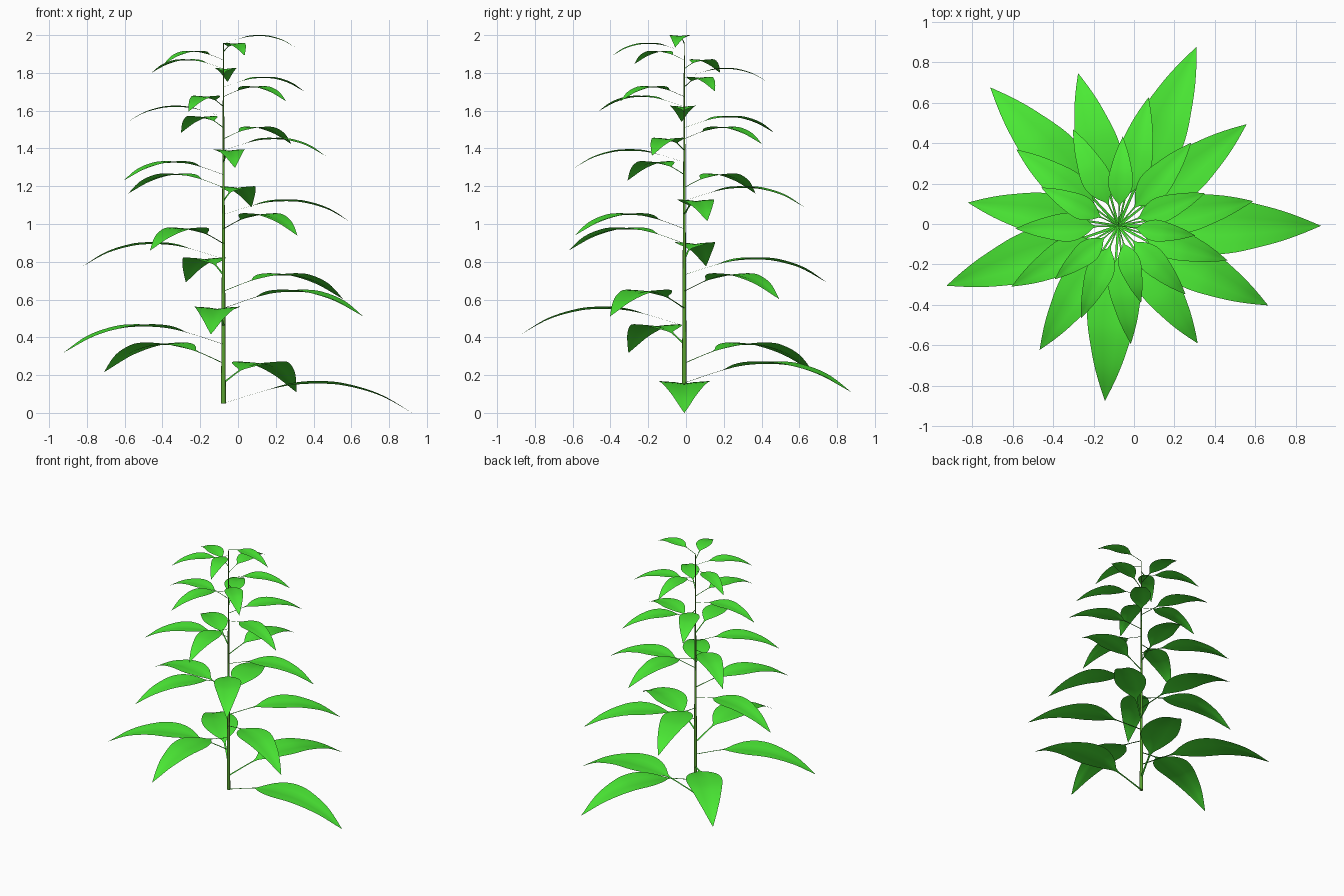
import bpy, bmesh, math
from mathutils import Matrix

if "Cube" in bpy.data.objects:
    bpy.data.objects.remove(bpy.data.objects["Cube"])

N, RATIO, TURN = 28, 0.965, math.radians(66.4)
BASE = (-0.077, -0.009, 0.05)
FIRST_GAP = 0.1079


def material(name, rgb):
    m = bpy.data.materials.new(name)
    m.diffuse_color = (*rgb, 1)
    m.use_nodes = True
    m.node_tree.nodes["Principled BSDF"].inputs["Base Color"].default_value = m.diffuse_color
    return m


leaf_mat = material("leaf_green", (0.07, 0.82, 0.035))
stem_mat = material("stem_green", (0.10, 0.36, 0.03))


def spline(pts, x):
    """Smooth interpolation through profile points."""
    for i in range(len(pts) - 1):
        (x0, y0), (x1, y1) = pts[i], pts[i + 1]
        if x <= x1 + 1e-9:
            a, b = pts[max(i - 1, 0)], pts[min(i + 2, len(pts) - 1)]
            h, t = x1 - x0, (x - x0) / (x1 - x0)
            m0 = (y1 - a[1]) / (x1 - a[0]) * h
            m1 = (b[1] - y0) / (b[0] - x0) * h
            return ((2*t**3 - 3*t*t + 1) * y0 + (t**3 - 2*t*t + t) * m0
                    + (3*t*t - 2*t**3) * y1 + (t**3 - t*t) * m1)


# Leaf side profile (distance, height) and half width (distance, width)
ARCH = [(0, 0), (.2, .062), (.35, .096), (.5, .105), (.64, .095), (.83, .042), (1, -.05)]
WIDTH = [(0, .008), (.12, .007), (.22, .008), (.25, .018), (.30, .064), (.36, .105), (.43, .132),
         (.49, .140), (.58, .131), (.7, .104), (.8, .077), (.9, .042), (1, 0.0005)]
ROWS = [0, .08, .16, .22, .25, .275] + [.30 + .7 * i / 20 for i in range(21)]
COLS = [-1, -.66, -.33, 0, .33, .66, 1]


def leaf_mesh():
    bm = bmesh.new()
    grid = []
    for r in ROWS:
        w, z = max(spline(WIDTH, r), 0.0005), spline(ARCH, r)
        # midrib sits in a shallow crease
        grid.append([bm.verts.new((r, u * w, z + 0.10 * w * abs(u) ** 0.6)) for u in COLS])
    for a, b in zip(grid, grid[1:]):
        for i in range(len(COLS) - 1):
            f = bm.faces.new((a[i], b[i], b[i + 1], a[i + 1]))
            f.smooth = True
    me = bpy.data.meshes.new("leaf")
    bm.to_mesh(me)
    bm.free()
    me.materials.append(leaf_mat)
    return me


# Spiral of shrinking leaves
leaf = leaf_mesh()
stem_points = []
z, s = BASE[2], 1.0
for i in range(N):
    ob = bpy.data.objects.new(f"leaf_{i + 1:02d}", leaf)
    bpy.context.collection.objects.link(ob)
    ob.matrix_world = (Matrix.Translation((BASE[0], BASE[1], z))
                       @ Matrix.Rotation(i * TURN, 4, 'Z') @ Matrix.Scale(s, 4))
    stem_points.append((z, 0.0128 - 0.0108 * (z - BASE[2]) / 1.91))
    z += FIRST_GAP * s
    s *= RATIO

# Tapered stem through the leaf nodes
bm = bmesh.new()
rings = []
SIDES = 12
for h, r in stem_points:
    rings.append([bm.verts.new((BASE[0] + r * math.cos(k * math.tau / SIDES),
                                BASE[1] + r * math.sin(k * math.tau / SIDES), h))
                  for k in range(SIDES)])
for a, b in zip(rings, rings[1:]):
    for k in range(SIDES):
        n = (k + 1) % SIDES
        bm.faces.new((a[k], a[n], b[n], b[k])).smooth = True
bm.faces.new(rings[0][::-1])
bm.faces.new(rings[-1])
me = bpy.data.meshes.new("stem")
bm.to_mesh(me)
bm.free()
me.materials.append(stem_mat)
bpy.context.collection.objects.link(bpy.data.objects.new("stem", me))
